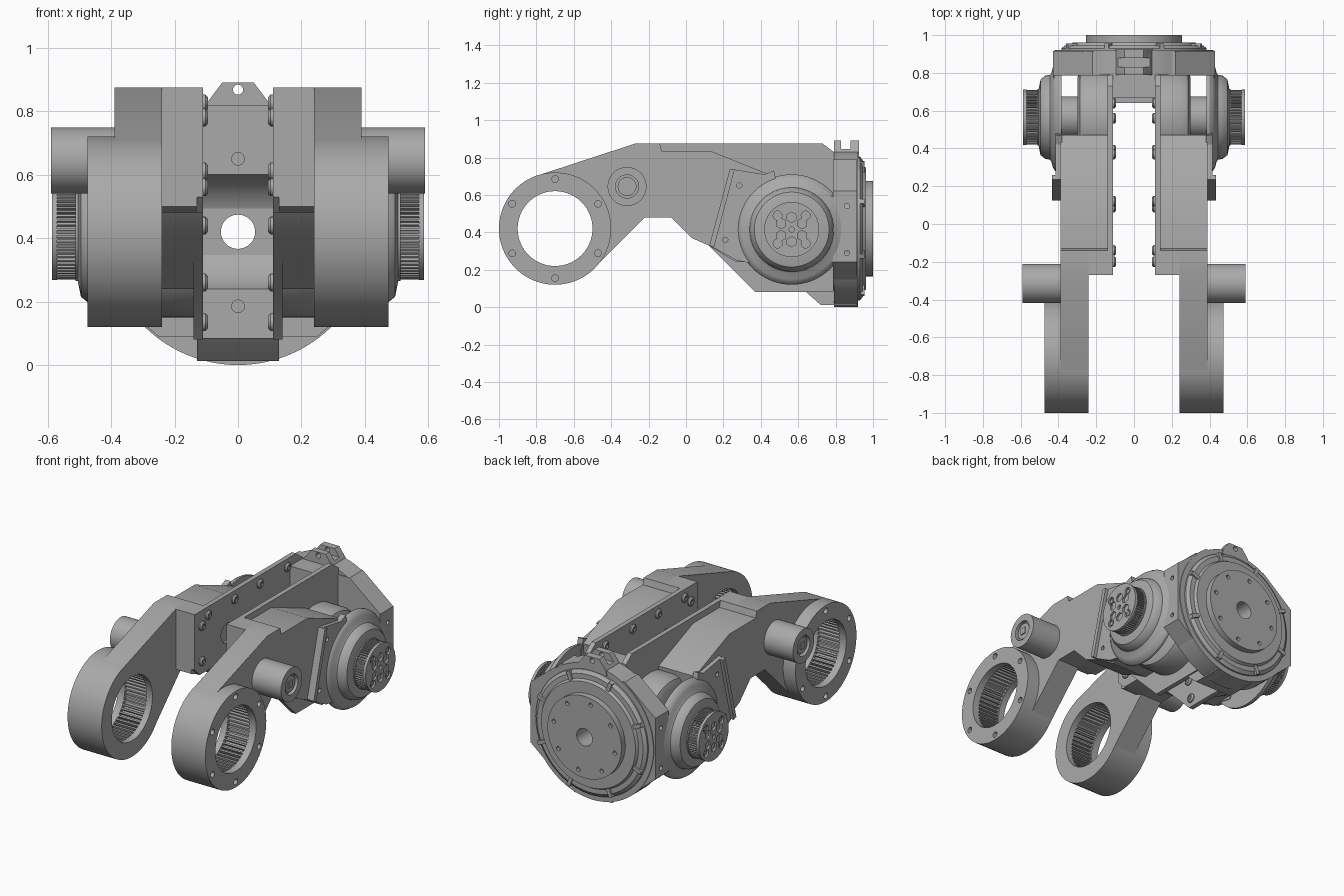
import bpy, bmesh, math
from mathutils import Vector

if "Cube" in bpy.data.objects:
    bpy.data.objects.remove(bpy.data.objects["Cube"])

grey = bpy.data.materials.new("machined_grey")
grey.use_nodes = True
grey.diffuse_color = (0.4, 0.4, 0.4, 1)
grey.node_tree.nodes["Principled BSDF"].inputs["Base Color"].default_value = (0.4, 0.4, 0.4, 1)
parts = []


def place(axis, t, u, v):
    # x axis parts take (y, z) profiles, y axis parts take (x, z) profiles
    return Vector((t, u, v)) if axis == "x" else Vector((u, t, v))


def finish(name, bm, mirror):
    bmesh.ops.recalc_face_normals(bm, faces=bm.faces)
    mesh = bpy.data.meshes.new(name)
    bm.to_mesh(mesh)
    bm.free()
    mesh.materials.append(grey)
    ob = bpy.data.objects.new(name, mesh)
    bpy.context.collection.objects.link(ob)
    parts.append((ob, mirror))
    return ob


def prism(name, pts, axis, a, b, mirror=True):
    bm = bmesh.new()
    lo = [bm.verts.new(place(axis, a, *p)) for p in pts]
    hi = [bm.verts.new(place(axis, b, *p)) for p in pts]
    bm.faces.new(lo)
    bm.faces.new(hi)
    for i in range(len(pts)):
        j = (i + 1) % len(pts)
        bm.faces.new((lo[i], lo[j], hi[j], hi[i]))
    return finish(name, bm, mirror)


def lathe(name, profile, axis, centre, mirror=True, n=64):
    # profile holds (radius, distance along the axis)
    bm = bmesh.new()
    rings = []
    for r, t in profile:
        rings.append([bm.verts.new(place(axis, t, *p)) for p in circle(centre, r, n)])
    for p, q in zip(rings, rings[1:]):
        for i in range(n):
            j = (i + 1) % n
            bm.faces.new((p[i], p[j], q[j], q[i]))
    bm.faces.new(rings[0])
    bm.faces.new(rings[-1])
    return finish(name, bm, mirror)


def circle(c, r, n=64, start=0):
    return [(c[0] + r * math.cos(start + math.tau * i / n),
             c[1] + r * math.sin(start + math.tau * i / n)) for i in range(n)]


def teeth(c, r1, r2, count):
    step = math.tau / count
    return [(c[0] + r * math.cos((i + f) * step), c[1] + r * math.sin((i + f) * step))
            for i in range(count) for f, r in ((0, r1), (0.4, r1), (0.5, r2), (0.9, r2))]


def rect(u1, v1, u2, v2):
    return [(u1, v1), (u2, v1), (u2, v2), (u1, v2)]


def cut(ob, pts, axis, a, b):
    tool = prism("cutter", pts, axis, a, b)
    tool.hide_render = True
    parts.pop()
    mod = ob.modifiers.new("cut", "BOOLEAN")
    mod.operation, mod.solver, mod.object = "DIFFERENCE", "EXACT", tool
    bpy.context.view_layer.objects.active = ob
    bpy.ops.object.modifier_apply(modifier=mod.name)
    bpy.data.objects.remove(tool)


RING, KNOB, DRIVE, AXLE = (-0.7, 0.42), (-0.315, 0.645), (0.565, 0.415), (0, 0.42)

# Arms and internally toothed rings
under = [(0.27, 0.24), (0.12, 0.33), (0.03, 0.37), (-0.08, 0.48), (-0.22, 0.48)]
top = [(-0.27, 0.875), (-0.14, 0.875), (-0.13, 0.835), (0.13, 0.835), (0.47, 0.70), (0.42, 0.24)]
arm = prism("arm", [(-0.79, 0.705)] + top + under + [(-0.48, 0.22), (-0.7, 0.2)], "x", 0.24, 0.39)
ring = lathe("arm_ring", [(0.3, 0.24), (0.3, 0.475)], "x", RING, n=96)
for ob in (arm, ring):
    cut(ob, circle(RING, 0.2, 96), "x", 0.2, 0.5)
    cut(ob, teeth(RING, 0.225, 0.202, 56), "x", 0.28, 0.43)
for p in circle(RING, 0.265, 6, math.pi / 6):
    cut(ring, circle(p, 0.018, 16), "x", 0.44, 0.5)

# Inner half of the arm block and the long inner plate
prism("arm_block", top + under + [(-0.27, 0.5)], "x", 0.13, 0.25)
plate = prism("inner_plate", [(-0.27, 0.875), (0.73, 0.875), (0.79, 0.83), (0.8, 0.08),
                              (0.37, 0.08)] + under[1:] + [(-0.27, 0.53)], "x", 0.11, 0.14)
for p, r in (((0.05, 0.64), 0.06), ((0.2, 0.55), 0.035), ((0.02, 0.48), 0.03)):
    cut(plate, circle(p, r, 32), "x", 0.1, 0.13)

# Bolt heads on the inner plate
bolts = [(y, 0.825) for y in (-0.14, 0.12, 0.37, 0.64)]
bolts += [(-0.2, 0.56), (-0.2, 0.78), (0.09, 0.44), (0.39, 0.135), (0.72, 0.135)]
bolts += [(y, z) for y in (0.37, 0.56) for z in (0.26, 0.61)]
for p in bolts:
    lathe("plate_bolt", [(0.028, 0.115), (0.028, 0.103), (0.02, 0.095), (0.012, 0.095),
                         (0.012, 0.102)], "x", p, n=16)

# Clamp knob beside each ring
lathe("knob", [(0.104, 0.3), (0.104, 0.59), (0.062, 0.59), (0.062, 0.565), (0.05, 0.565),
               (0.05, 0.58), (0.035, 0.58)], "x", KNOB)
prism("knob_square", rect(KNOB[0] - 0.02, KNOB[1] - 0.02, KNOB[0] + 0.02, KNOB[1] + 0.02),
      "x", 0.57, 0.586)

# Tilted side cover
cover = prism("side_cover", [(0.125, 0.33), (0.235, 0.74), (0.42, 0.71), (0.47, 0.73), (0.5, 0.6),
                             (0.42, 0.22), (0.27, 0.25)], "x", 0.38, 0.415)
prism("cover_rim", [(0.125, 0.33), (0.235, 0.74), (0.26, 0.735), (0.15, 0.32)], "x", 0.38, 0.435)
for p in ((0.285, 0.65), (0.21, 0.36)):
    cut(cover, circle(p, 0.014, 16), "x", 0.4, 0.45)

# Motor, axle neck, domed housing and toothed pulley
lathe("motor", [(0.27, 0.13), (0.27, 0.25), (0.255, 0.285), (0.22, 0.3)], "x", (0.555, 0.42))
lathe("axle_neck", [(0.11, 0.28), (0.11, 0.41)], "x", DRIVE)
lathe("drive_dome", [(0.295, 0.385), (0.295, 0.4), (0.285, 0.417), (0.265, 0.43), (0.235, 0.437),
                     (0.225, 0.445), (0.22, 0.47), (0.2, 0.495), (0.15, 0.505)], "x", DRIVE)
prism("pulley", teeth(DRIVE, 0.145, 0.135, 60), "x", 0.49, 0.575)
lathe("pulley_rim", [(0.15, 0.502), (0.15, 0.512)], "x", DRIVE)
face = lathe("pulley_face", [(0.147, 0.57), (0.147, 0.587)], "x", DRIVE)
for p in circle(DRIVE, 0.065, 6, math.pi / 6):
    cut(face, circle(p, 0.028, 6, math.pi / 6), "x", 0.572, 0.6)
for p in circle(DRIVE, 0.106, 4, math.pi / 4):
    cut(face, circle(p, 0.024, 20), "x", 0.575, 0.6)
    lathe("pulley_bolt", [(0.015, 0.57), (0.015, 0.583)], "x", p, n=6)
cut(face, circle(DRIVE, 0.014, 16), "x", 0.572, 0.6)

# Link from the dome to the rear flange
prism("flange_link", [(0.6, 0.25), (0.82, 0.24), (0.82, 0.57), (0.72, 0.62), (0.6, 0.6)],
      "x", 0.395, 0.425)

# Rear flange: disc with flat-sided ears
flange = lathe("rear_flange", [(0.42, 0.79), (0.42, 0.92)], "y", AXLE, False, 96)
ears = prism("flange_ears", [(-0.43, 0.24), (-0.25, 0.09), (0.25, 0.09), (0.43, 0.24), (0.43, 0.62),
                             (0.22, 0.79), (-0.22, 0.79), (-0.43, 0.62)], "y", 0.785, 0.915, False)
for s in (-1, 1):
    for p in ((0.86, 0.54), (0.86, 0.29)):
        cut(ears, circle(p, 0.014, 16), "x", s * 0.4, s * 0.45)

# Stepped discs on the back, with ridges and bolt holes
steps = lathe("flange_steps", [(0.385, 0.91), (0.385, 0.93), (0.365, 0.945), (0.335, 0.945),
                               (0.325, 0.962)], "y", AXLE, False, 96)
output = lathe("output_disc", [(0.255, 0.95), (0.255, 1.0)], "y", AXLE, False, 96)
for p in circle(AXLE, 0.215, 8, 0.2):
    cut(output, circle(p, 0.013, 16), "y", 0.98, 1.02)
for a in range(8):
    d = Vector((math.cos(math.tau * a / 8 + 0.39), math.sin(math.tau * a / 8 + 0.39)))
    side, mid = Vector((-d.y, d.x)) * 0.012, Vector(AXLE)
    prism("flange_ridge", [mid + d * 0.32 - side, mid + d * 0.385 - side,
                           mid + d * 0.385 + side, mid + d * 0.32 + side], "y", 0.93, 0.955, False)

# Cross wall between the plates, scooped around the axle
wall = prism("cross_wall", rect(-0.115, 0.08, 0.115, 0.82), "y", 0.67, 0.8, False)
cut(wall, circle((0.61, 0.42), 0.19, 64), "x", -0.2, 0.2)
for z in (0.65, 0.185):
    cut(wall, circle((0, z), 0.02, 20), "y", 0.6, 0.76)
for ob in (wall, flange, ears, steps, output):
    cut(ob, circle(AXLE, 0.054, 32), "y", 0.6, 1.1)

# Top lug and bottom foot
lug = prism("top_lug", [(-0.1, 0.8), (0.1, 0.8), (0.095, 0.83), (0.05, 0.89), (-0.05, 0.89),
                        (-0.095, 0.83)], "y", 0.79, 0.925, False)
cut(lug, circle((0, 0.868), 0.016, 20), "y", 0.7, 1)
cut(lug, rect(0.83, 0.845, 0.88, 0.9), "x", -0.2, 0.2)
prism("bottom_foot", [(0.64, 0.085), (0.66, 0.065), (0.72, 0.012), (0.915, 0.012), (0.915, 0.085)],
      "x", -0.13, 0.13, False)

# Mirror the paired parts and smooth the curved ones
for ob, mirror in parts:
    if mirror:
        ob.modifiers.new("mirror", "MIRROR")
    ob.data.shade_smooth()
    ob.data.set_sharp_from_angle(angle=math.radians(30))
